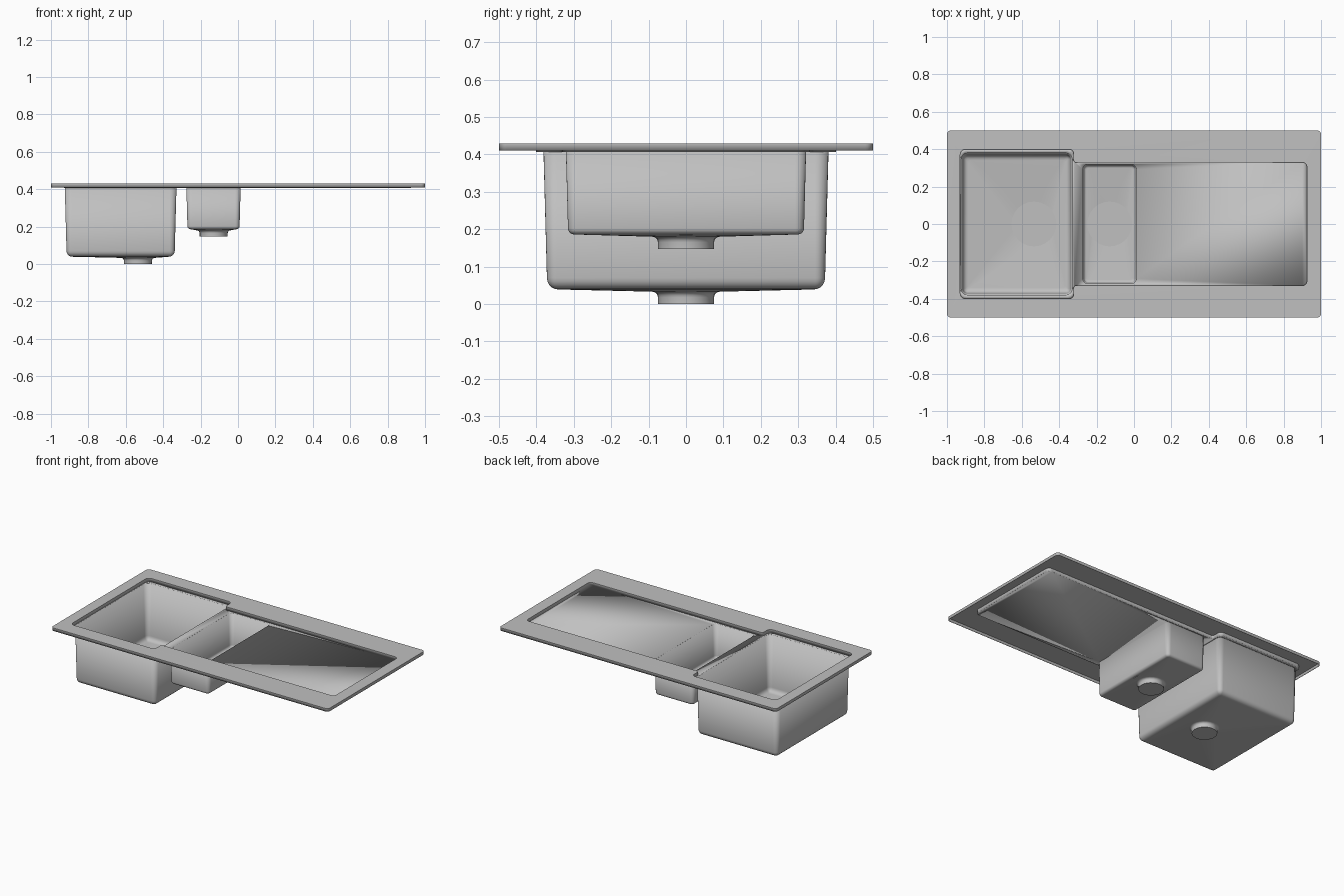
import bpy, bmesh, math
from mathutils import Vector

if "Cube" in bpy.data.objects:
    bpy.data.objects.remove(bpy.data.objects["Cube"], do_unlink=True)

TOP, SKIRT, FLOOR = 0.429, 0.41, 0.407   # rim top, skirt bottom, drainer level
SHEET = 0.002

steel = bpy.data.materials.new("brushed_steel")
steel.use_nodes = True
steel.diffuse_color = (0.53, 0.53, 0.53, 1)
steel.node_tree.nodes["Principled BSDF"].inputs["Base Color"].default_value = steel.diffuse_color


def outline(corners, seg=6):
    """Fillet a right-angled polygon given as (x, y, radius) corners."""
    pts = []
    for i, (x, y, r) in enumerate(corners):
        p = Vector((x, y))
        u = (Vector(corners[i - 1][:2]) - p).normalized()
        v = (Vector(corners[(i + 1) % len(corners)][:2]) - p).normalized()
        c = p + r * (u + v)
        for k in range(seg + 1):
            t = k / seg * math.pi / 2
            pts.append(c - r * (v * math.cos(t) + u * math.sin(t)))
    return pts


def rect(x0, x1, y, r):
    return outline([(x0, -y, r), (x1, -y, r), (x1, y, r), (x0, y, r)])


def circle(x, r):
    return rect(x - r, x + r, r, r)


def ring(bm, pts, z):
    return [bm.verts.new((p.x, p.y, z)) for p in pts]


def bridge(bm, a, b):
    for i in range(len(a)):
        bm.faces.new((a[i - 1], a[i], b[i], b[i - 1]))


def fill(bm, *rings):
    edges = []
    for r in rings:
        for i in range(len(r)):
            pair = (r[i - 1], r[i])
            edges.append(bm.edges.get(pair) or bm.edges.new(pair))
    bmesh.ops.triangle_fill(bm, use_beauty=True, edges=edges, normal=(0, 0, 1))


def finish(bm, name, sheet=True):
    bmesh.ops.remove_doubles(bm, verts=bm.verts, dist=1e-5)
    bmesh.ops.recalc_face_normals(bm, faces=bm.faces)
    mesh = bpy.data.meshes.new(name)
    bm.to_mesh(mesh)
    bm.free()
    mesh.materials.append(steel)
    ob = bpy.data.objects.new(name, mesh)
    bpy.context.collection.objects.link(ob)
    if sheet:
        mod = ob.modifiers.new("sheet_thickness", "SOLIDIFY")
        mod.thickness = SHEET
        mod.offset = 0
    bpy.ops.object.select_all(action="DESELECT")
    bpy.context.view_layer.objects.active = ob
    ob.select_set(True)
    bpy.ops.object.shade_smooth_by_angle(angle=math.radians(35))


# Stepped outline of the sunken area: wide round the main bowl, narrower beyond
half = [(-0.93, -0.4, 0.03), (-0.322, -0.4, 0.025), (-0.322, -0.33, 0.012), (0.925, -0.33, 0.025)]
recess = outline(half + [(x, -y, r) for x, y, r in reversed(half)])

# Bowls: top x range, half depth, corner radius, floor height, floor fillet, drain x
bowls = {
    "main": (-0.925, -0.33, 0.38, 0.035, 0.04, 0.03, -0.535),
    "small": (-0.275, 0.013, 0.32, 0.028, 0.187, 0.016, -0.13),
}

# Rim: folded skirt, flat top and the step down to the drainer
bm = bmesh.new()
skirt = ring(bm, rect(-0.999, 0.999, 0.499, 0.02), SKIRT)
edge = ring(bm, rect(-0.999, 0.999, 0.499, 0.02), TOP)
step = ring(bm, recess, TOP)
bridge(bm, skirt, edge)
bridge(bm, step, ring(bm, recess, FLOOR))
fill(bm, edge, step)
finish(bm, "rim")

# Drainer floor with both bowl openings
bm = bmesh.new()
holes = [ring(bm, rect(*b[:4]), FLOOR) for b in bowls.values()]
fill(bm, ring(bm, recess, FLOOR), *holes)
finish(bm, "drainer")

for name, (x0, x1, y, r, zf, rb, dx) in bowls.items():
    # Tapered walls, rounded floor edge, floor falling to the drain cup
    bm = bmesh.new()
    rings = [ring(bm, rect(x0, x1, y, r), FLOOR)]
    taper = 0.025 * (FLOOR - zf)
    for k in range(6):
        a = k / 5 * math.pi / 2
        d = taper + rb * (1 - math.cos(a))
        rings.append(ring(bm, rect(x0 + d, x1 - d, y - d, max(r - d, 0.012)),
                          zf + rb * (1 - math.sin(a))))
    low = zf - 0.006
    rings.append(ring(bm, circle(dx, 0.09), low))
    for k in range(1, 5):
        a = k / 4 * math.pi / 2
        rings.append(ring(bm, circle(dx, 0.09 - 0.016 * math.sin(a)),
                          low - 0.016 * (1 - math.cos(a))))
    rings.append(ring(bm, circle(dx, 0.074), zf - 0.039))
    for a, b in zip(rings, rings[1:]):
        bridge(bm, a, b)
    bm.faces.new(rings[-1])
    finish(bm, name + "_bowl")

    # Flat round cover over the drain
    bm = bmesh.new()
    low_ring = ring(bm, circle(dx, 0.12), zf - 0.003)
    top_ring = ring(bm, circle(dx, 0.12), zf + 0.003)
    bridge(bm, low_ring, top_ring)
    bm.faces.new(top_ring)
    bm.faces.new(low_ring)
    finish(bm, name + "_drain_cover", sheet=False)
